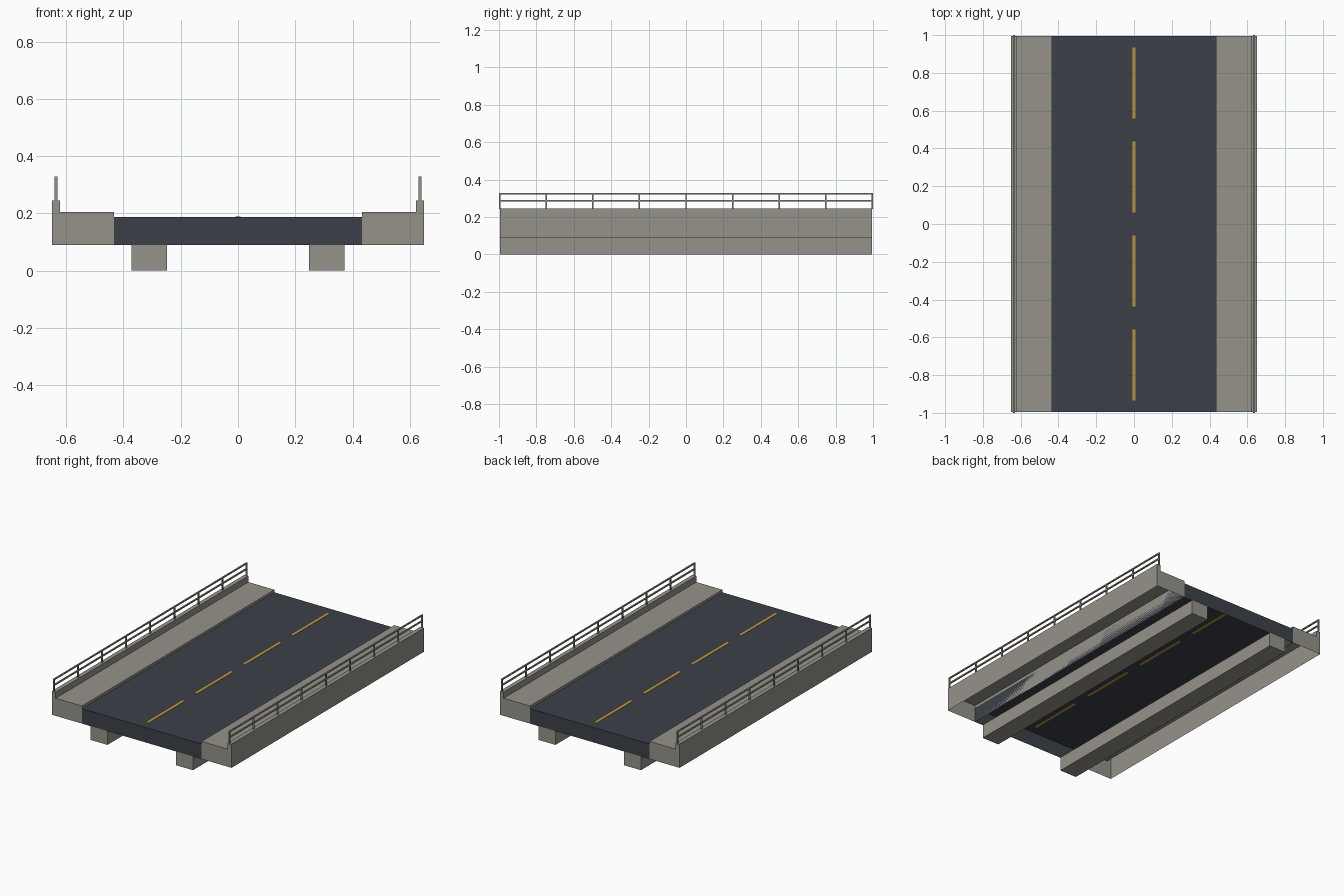
import bpy
import bmesh

if "Cube" in bpy.data.objects:
    bpy.data.objects.remove(bpy.data.objects["Cube"])


def material(name, rgb):
    m = bpy.data.materials.new(name)
    m.use_nodes = True
    m.diffuse_color = (*rgb, 1)
    m.node_tree.nodes["Principled BSDF"].inputs["Base Color"].default_value = (*rgb, 1)
    return m


concrete = material("concrete", (0.30, 0.29, 0.255))
asphalt = material("asphalt", (0.045, 0.053, 0.066))
yellow = material("yellow paint", (0.54, 0.33, 0.04))

HALF = 0.995    # half length of the deck
BASE = 0.09     # underside of the deck
SIDES = (("left", 1), ("right", -1))


def finish(bm, name, mat):
    bmesh.ops.recalc_face_normals(bm, faces=bm.faces)
    mesh = bpy.data.meshes.new(name)
    bm.to_mesh(mesh)
    bm.free()
    mesh.materials.append(mat)
    obj = bpy.data.objects.new(name, mesh)
    bpy.context.collection.objects.link(obj)
    return obj


def add_box(bm, x, y, z):
    """Add a box given its (min, max) range on each axis."""
    verts = bmesh.ops.create_cube(bm, size=1)["verts"]
    for v in verts:
        for axis, (lo, hi) in enumerate((x, y, z)):
            v.co[axis] = (lo + hi) / 2 + v.co[axis] * (hi - lo)


def extrude_profile(name, points, mat):
    """Extrude an (x, z) profile along the deck, leaving the underside open."""
    bm = bmesh.new()
    face = bm.faces.new([bm.verts.new((x, -HALF, z)) for x, z in points])
    new = bmesh.ops.extrude_face_region(bm, geom=[face], use_keep_orig=True)["geom"]
    for v in new:
        if isinstance(v, bmesh.types.BMVert):
            v.co.y = HALF
    bmesh.ops.recalc_face_normals(bm, faces=bm.faces)
    under = [f for f in bm.faces if all(abs(v.co.z - BASE) < 1e-4 for v in f.verts)]
    bmesh.ops.delete(bm, geom=under, context="FACES")
    return finish(bm, name, mat)


# Road deck, hollow underneath
extrude_profile("road_deck", [(-0.433, BASE), (0.433, BASE), (0.433, 0.188), (-0.433, 0.188)], asphalt)

# Centre line dashes
bm = bmesh.new()
for i in range(4):
    y = (i - 1.5) * 0.4975
    add_box(bm, (-0.009, 0.009), (y - 0.188, y + 0.188), (0.187, 0.190))
finish(bm, "centre_line", yellow)

for side, s in SIDES:
    # Raised walkway with outer parapet
    profile = [(0.433, BASE), (0.65, BASE), (0.65, 0.245),
               (0.622, 0.245), (0.622, 0.205), (0.433, 0.205)]
    extrude_profile(side + "_walkway", [(s * x, z) for x, z in profile], concrete)

    # Support girder
    bm = bmesh.new()
    add_box(bm, sorted((s * 0.248, s * 0.371)), (-HALF, HALF), (0, BASE + 0.002))
    finish(bm, side + "_girder", concrete)

    # Railing: posts and two rails
    bm = bmesh.new()
    rail_x = sorted((s * 0.631, s * 0.640))
    for i in range(9):
        y = (i - 4) * 0.249
        add_box(bm, rail_x, (y - 0.004, y + 0.004), (0.243, 0.328))
    for z in (0.287, 0.324):
        add_box(bm, rail_x, (-1, 1), (z - 0.004, z + 0.004))
    finish(bm, side + "_railing", concrete)
